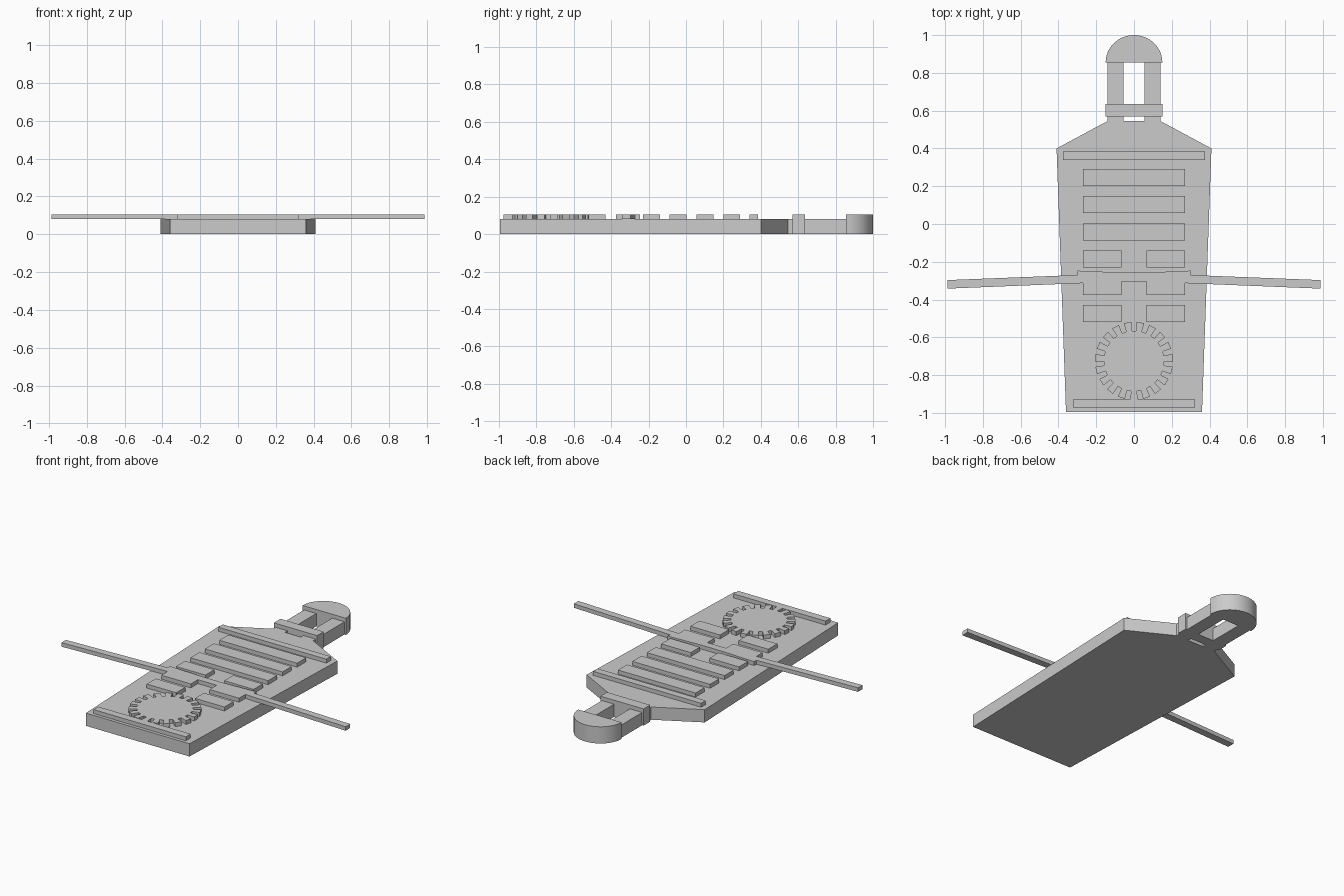
import bpy, bmesh, math

if "Cube" in bpy.data.objects:
    bpy.data.objects.remove(bpy.data.objects["Cube"])

BASE, TOP = 0.08, 0.105   # slab height, height of raised details

grey = bpy.data.materials.new("plain grey")
grey.diffuse_color = (0.6, 0.6, 0.6, 1)
grey.use_nodes = True
grey.node_tree.nodes["Principled BSDF"].inputs["Base Color"].default_value = grey.diffuse_color


def plate(name, outline, z0, z1):
    """Extrude a counter-clockwise outline from z0 to z1."""
    bm = bmesh.new()
    low = [bm.verts.new((x, y, z0)) for x, y in outline]
    high = [bm.verts.new((x, y, z1)) for x, y in outline]
    bm.faces.new(low[::-1])
    bm.faces.new(high)
    n = len(outline)
    for i in range(n):
        j = (i + 1) % n
        bm.faces.new((low[i], low[j], high[j], high[i]))
    mesh = bpy.data.meshes.new(name)
    bm.to_mesh(mesh)
    bm.free()
    mesh.materials.append(grey)
    ob = bpy.data.objects.new(name, mesh)
    bpy.context.collection.objects.link(ob)
    return ob


def box(name, x0, x1, y0, y1, z0=BASE, z1=TOP):
    return plate(name, [(x0, y0), (x1, y0), (x1, y1), (x0, y1)], z0, z1)


def mirrored(right):
    """Complete a right-half outline (bottom to top) with its left half."""
    return right + [(-x, y) for x, y in reversed(right)]


# Tapered slab with sloping shoulders
plate("body", mirrored([(0.36, -0.995), (0.41, 0.40), (0.14, 0.545)]), 0, BASE)

# Handle: two prongs, a cross collar and a rounded cap
for side, s in (("left", -1), ("right", 1)):
    x0, x1 = sorted((0.055 * s, 0.14 * s))
    box(f"neck_{side}", x0, x1, 0.545, 0.57, 0, BASE)
    box(f"prong_{side}", x0, x1, 0.635, 0.855, 0, BASE)
box("collar", -0.15, 0.15, 0.57, 0.635, 0, TOP)
arc = [(0.15 * math.cos(math.pi * i / 32), 0.855 + 0.145 * math.sin(math.pi * i / 32))
       for i in range(33)]
cap = plate("rounded_cap", arc, 0, TOP)
bpy.context.view_layer.objects.active = cap
cap.select_set(True)
bpy.ops.object.shade_smooth_by_angle(angle=math.radians(30))
cap.select_set(False)

# Long border bars at both ends
box("upper_border", -0.375, 0.375, 0.34, 0.385)
box("lower_border", -0.32, 0.32, -0.975, -0.927)

# Full-width ribs
for i, y in enumerate((0.20, 0.057, -0.087)):
    box(f"rib_{i + 1}", -0.27, 0.27, y, y + 0.09)

# Split ribs above and below the arms
for row, y in (("upper", -0.23), ("lower", -0.52)):
    box(f"split_rib_{row}_left", -0.27, -0.065, y, y + 0.09)
    box(f"split_rib_{row}_right", 0.065, 0.27, y, y + 0.09)

# Long drooping arms joined to the middle pair of split ribs
plate("arms", mirrored([
    (0.065, -0.305), (0.065, -0.375), (0.27, -0.375), (0.27, -0.313),
    (0.987, -0.342), (0.987, -0.297), (0.30, -0.27), (0.30, -0.247),
    (0.07, -0.257)]), BASE, TOP)

# Gear disc with square teeth, a gap facing the ribs
TEETH, R_IN, R_OUT = 19, 0.16, 0.207
step = 2 * math.pi / TEETH
gear = []
for i in range(TEETH):
    mid = math.pi / 2 + (i + 0.5) * step
    for r, a in ((R_IN, -0.29), (R_OUT, -0.29), (R_OUT, 0.29), (R_IN, 0.29)):
        ang = mid + a * step
        gear.append((r * math.cos(ang), -0.725 + r * math.sin(ang)))
plate("gear", gear, BASE, TOP)
